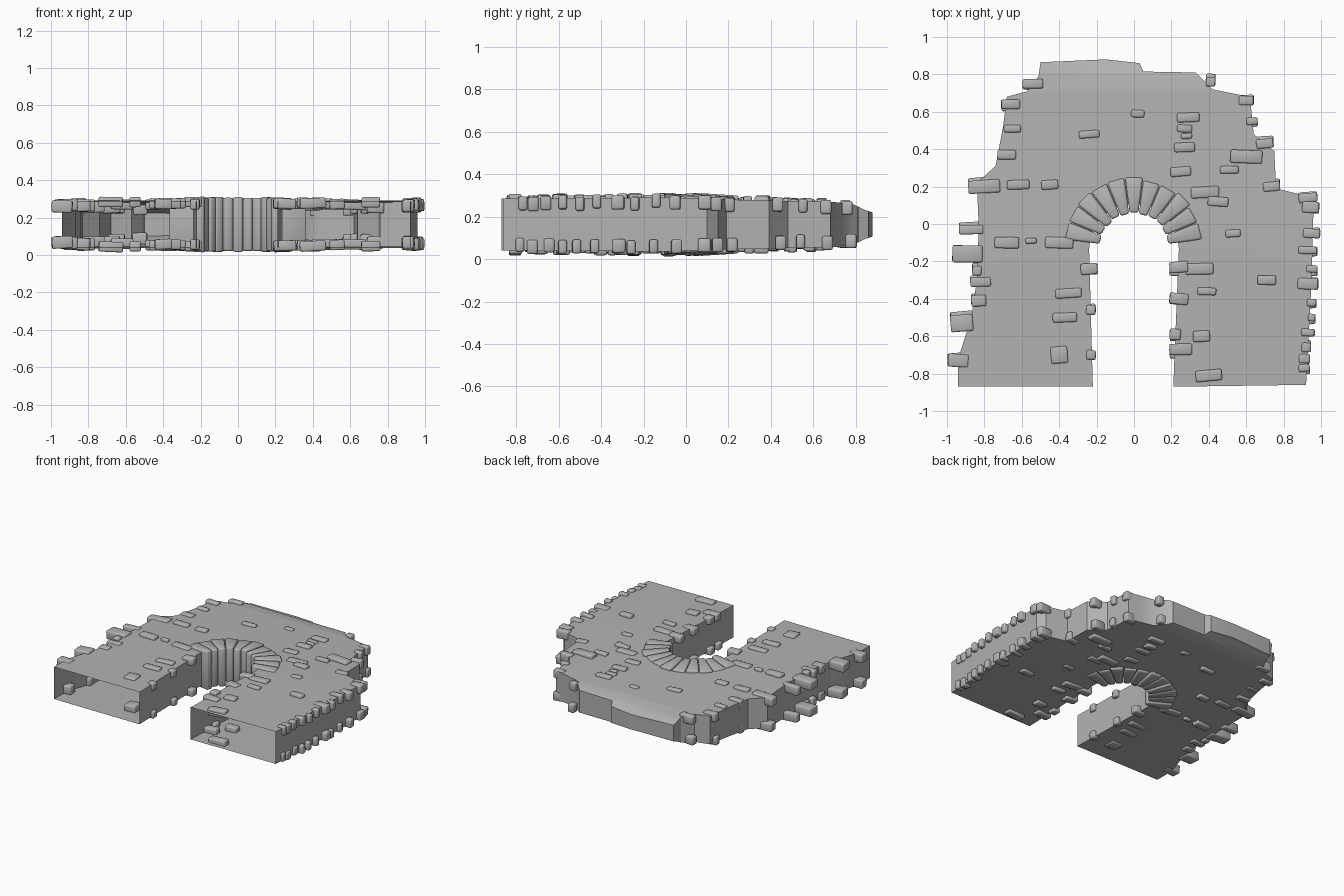
import bpy, bmesh, random
from math import sin, cos, pi, radians
from mathutils import Matrix, Vector

random.seed(4)
if "Cube" in bpy.data.objects:
    bpy.data.objects.remove(bpy.data.objects["Cube"], do_unlink=True)

stone = bpy.data.materials.new("grey stone")
stone.use_nodes = True
GREY = (0.45, 0.45, 0.45, 1)
stone.diffuse_color = GREY
stone.node_tree.nodes["Principled BSDF"].inputs["Base Color"].default_value = GREY

MID = 0.163          # middle of the wall thickness
ARCH_Y = -0.13       # centre of the arch


def finish(bm, name, angle=35):
    """Turn a bmesh into a shaded, coloured object."""
    mesh = bpy.data.meshes.new(name)
    bm.to_mesh(mesh)
    bm.free()
    mesh.materials.append(stone)
    obj = bpy.data.objects.new(name, mesh)
    bpy.context.collection.objects.link(obj)
    bpy.ops.object.select_all(action='DESELECT')
    obj.select_set(True)
    bpy.context.view_layer.objects.active = obj
    bpy.ops.object.shade_smooth_by_angle(angle=radians(angle))
    return obj


def half_depth(y):
    """Half the wall thickness, thinning towards the broken top."""
    steps = [(-0.9, 0.122), (-0.1, 0.127), (0.3, 0.115), (0.7, 0.106),
             (0.79, 0.095), (0.84, 0.07), (0.9, 0.05)]
    for (y0, d0), (y1, d1) in zip(steps, steps[1:]):
        if y <= y1:
            return d0 + (d1 - d0) * (y - y0) / (y1 - y0)
    return steps[-1][1]


# Hollow wall: ragged outline with an arched doorway, open under both legs
outline = [(-0.22, -0.87), (-0.94, -0.87), (-0.94, -0.72), (-0.87, -0.5), (-0.84, -0.3),
           (-0.83, -0.02), (-0.84, 0.22), (-0.74, 0.31), (-0.7, 0.52), (-0.68, 0.68),
           (-0.57, 0.71), (-0.51, 0.79), (-0.5, 0.865), (-0.15, 0.88), (0.03, 0.86),
           (0.05, 0.815), (0.33, 0.81), (0.42, 0.72), (0.62, 0.68), (0.64, 0.48),
           (0.75, 0.39), (0.76, 0.19), (0.92, 0.15), (0.96, 0.1), (0.95, -0.3),
           (0.92, -0.86), (0.21, -0.87)]
outline += [(0.24 * cos(a), ARCH_Y + 0.24 * sin(a))
            for a in [pi * i / 12 for i in range(13)]]

bm = bmesh.new()
base = bm.faces.new([bm.verts.new((x, y, 0)) for x, y in outline])
top = bmesh.ops.extrude_face_region(bm, geom=[base], use_keep_orig=True)["geom"]
for v in top:
    if isinstance(v, bmesh.types.BMVert):
        v.co.z = 1
for y in (-0.5, -0.1, 0.3, 0.5, 0.7, 0.79, 0.84):
    bmesh.ops.bisect_plane(bm, geom=bm.verts[:] + bm.edges[:] + bm.faces[:],
                           plane_co=(0, y, 0), plane_no=(0, 1, 0))
bmesh.ops.recalc_face_normals(bm, faces=bm.faces)
open_ends = [f for f in bm.faces
             if f.normal.y < -0.9 and f.calc_center_median().y < -0.8]
bmesh.ops.delete(bm, geom=open_ends, context='FACES')
for v in bm.verts:
    v.co.z = MID + half_depth(v.co.y) * (1 if v.co.z > 0.5 else -1)
bmesh.ops.triangulate(bm, faces=[f for f in bm.faces if len(f.verts) > 4])
finish(bm, "wall_shell")


# Arch ring: wedge stones running through the whole wall
bm = bmesh.new()
STONES = 11
START, END = radians(7), radians(173)
span = (END - START) / STONES
for i in range(STONES):
    a0 = START + i * span + 0.008
    a1 = START + (i + 1) * span - 0.008
    outer = 0.375 + random.uniform(-0.012, 0.008)
    inner = 0.19 + random.uniform(-0.005, 0.005)
    depth = 0.146 + random.uniform(-0.005, 0.004)
    rings = []
    for side in (-1, 1):
        rings.append([bm.verts.new((r * cos(a), ARCH_Y + r * sin(a), MID + side * d))
                      for r, a, d in ((inner, a0, depth), (outer, a0, depth - 0.012),
                                      (outer, a1, depth - 0.012), (inner, a1, depth))])
    low, high = rings
    bm.faces.new(low[::-1])
    bm.faces.new(high)
    for k in range(4):
        n = (k + 1) % 4
        bm.faces.new((low[k], low[n], high[n], high[k]))
bmesh.ops.bevel(bm, geom=bm.edges[:], offset=0.011, segments=2, profile=0.5, affect='EDGES')
finish(bm, "arch_stones", 50)


def bricks(name, rows, height, sink, shift):
    """Rounded bricks on both faces; rows are x, y, width, length."""
    bm = bmesh.new()
    for side in (1, -1):
        for x, y, w, h in rows:
            dy = shift * random.uniform(-1, 1) if side < 0 else 0
            z = MID + side * (half_depth(y) - sink + random.uniform(-0.006, 0.006))
            turn = Matrix.Rotation(random.uniform(-0.1, 0.1), 4, 'Z')
            tilt = Matrix.Rotation(random.uniform(-0.06, 0.06), 4, 'Y')
            size = Matrix.Diagonal((w, h, height, 1))
            bmesh.ops.create_cube(bm, size=1, matrix=Matrix.Translation(
                Vector((x, y + dy, z))) @ turn @ tilt @ size)
    bmesh.ops.bevel(bm, geom=bm.edges[:], offset=0.009, segments=2, profile=0.5,
                    affect='EDGES')
    finish(bm, name, 50)


# Bricks biting into the ragged sides
bricks("edge_bricks", [
    (-.54, .75, .11, .05), (-.66, .64, .1, .05), (-.65, .51, .09, .04),
    (-.68, .37, .1, .05), (-.8, .2, .17, .07), (-.87, -.03, .13, .05),
    (-.89, -.16, .16, .09), (-.84, -.25, .05, .05), (-.82, -.31, .11, .05),
    (-.83, -.41, .08, .06), (-.92, -.53, .12, .09), (-.94, -.73, .11, .07),
    (.41, .76, .05, .05), (.6, .66, .08, .05), (.63, .55, .06, .04),
    (.7, .43, .09, .05), (.735, .2, .09, .05), (.93, .14, .1, .05),
    (.945, .09, .09, .06), (.95, -.05, .09, .05), (.93, -.14, .1, .04),
    (.95, -.24, .06, .04), (.93, -.32, .11, .06), (.95, -.42, .05, .04),
    (.95, -.5, .04, .04), (.93, -.58, .07, .04), (.92, -.66, .05, .05),
    (.91, -.72, .06, .05), (.91, -.77, .06, .04)], 0.065, 0.022, 0.02)

# Bricks showing through the flat faces
bricks("face_bricks", [
    (-.24, .48, .11, .04), (.02, .59, .07, .04), (.29, .57, .12, .05),
    (.27, .51, .08, .04), (.28, .47, .06, .03), (.27, .41, .11, .05),
    (.25, .28, .11, .05), (.6, .36, .17, .07), (.51, .29, .1, .04),
    (.38, .17, .15, .06), (.45, .12, .11, .05), (.53, -.05, .08, .04),
    (.71, -.3, .1, .05), (.35, -.24, .15, .06), (.24, -.23, .1, .06),
    (.39, -.36, .1, .04), (.24, -.4, .1, .06), (.36, -.6, .09, .06),
    (.22, -.59, .06, .06), (.25, -.67, .12, .06), (.4, -.81, .14, .06),
    (-.62, .21, .12, .05), (-.45, .21, .09, .05), (-.68, -.1, .13, .06),
    (-.55, -.09, .06, .03), (-.4, -.1, .15, .06), (-.24, -.24, .09, .06),
    (-.35, -.37, .14, .05), (-.23, -.46, .05, .05), (-.37, -.5, .13, .05),
    (-.4, -.7, .09, .09), (-.23, -.7, .05, .05)], 0.055, 0.012, 0.02)
